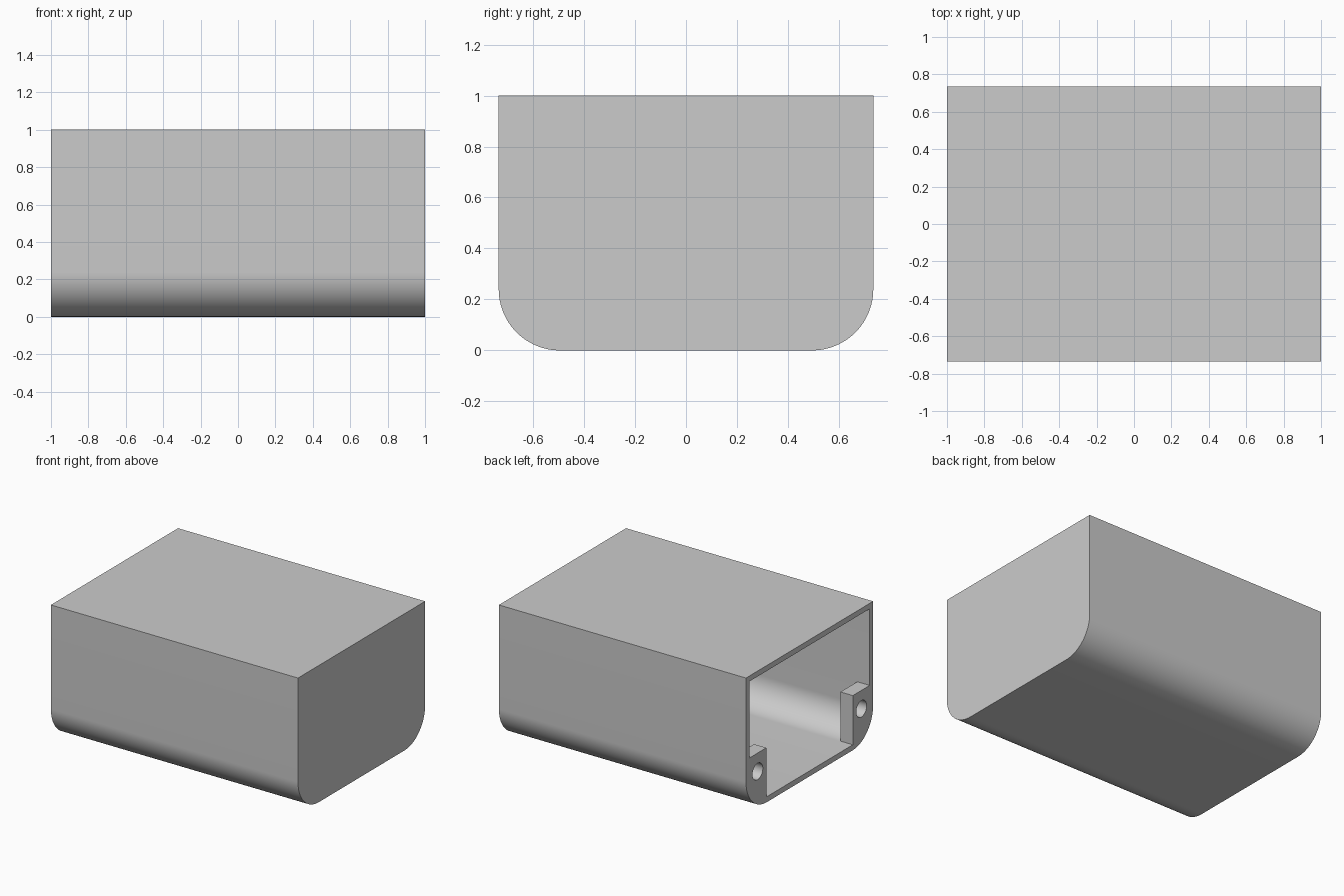
import bpy, bmesh, math

cube = bpy.data.objects.get("Cube")
if cube:
    bpy.data.objects.remove(cube, do_unlink=True)

HALF_X, HALF_Y, HEIGHT = 1.0, 0.735, 1.0
RADIUS, WALL = 0.24, 0.04
BOSS_Y, BOSS_TOP, BOSS_DEPTH = 0.5, 0.40, 0.1
HOLE_Y, HOLE_Z, HOLE_R = 0.6, 0.265, 0.06

grey = bpy.data.materials.new("Light grey")
grey.use_nodes = True
color = (0.6, 0.6, 0.6, 1)
grey.diffuse_color = color
grey.node_tree.nodes["Principled BSDF"].inputs["Base Color"].default_value = color


def arc(cy, cz, r, start, end, steps=24):
    """Points (y, z) along an arc, angles in degrees."""
    angles = [math.radians(start + (end - start) * i / steps) for i in range(steps + 1)]
    return [(cy + r * math.cos(a), cz + r * math.sin(a)) for a in angles]


def prism(name, profile, x0, x1):
    """Extrude a (y, z) profile along x."""
    bm = bmesh.new()
    face = bm.faces.new([bm.verts.new((x0, y, z)) for y, z in profile])
    out = bmesh.ops.extrude_face_region(bm, geom=[face])
    moved = [v for v in out["geom"] if isinstance(v, bmesh.types.BMVert)]
    bmesh.ops.translate(bm, vec=(x1 - x0, 0, 0), verts=moved)
    bmesh.ops.recalc_face_normals(bm, faces=bm.faces)
    mesh = bpy.data.meshes.new(name)
    bm.to_mesh(mesh)
    bm.free()
    mesh.materials.append(grey)
    obj = bpy.data.objects.new(name, mesh)
    bpy.context.collection.objects.link(obj)
    return obj


def select(obj):
    bpy.ops.object.select_all(action="DESELECT")
    obj.select_set(True)
    bpy.context.view_layer.objects.active = obj


def cut(obj, cutter):
    """Subtract the cutter, then discard it."""
    cutter.hide_render = True
    select(obj)
    mod = obj.modifiers.new("Cut", "BOOLEAN")
    mod.operation = "DIFFERENCE"
    mod.solver = "EXACT"
    mod.object = cutter
    bpy.ops.object.modifier_apply(modifier=mod.name)
    bpy.data.objects.remove(cutter, do_unlink=True)


def smooth(obj):
    select(obj)
    bpy.ops.object.shade_smooth_by_angle(angle=math.radians(30))


def case_profile(inset):
    """Square-topped section with rounded lower corners."""
    w, r = HALF_Y - inset, RADIUS - inset
    right = arc(w - r, RADIUS, r, -90, 0) + [(w, HEIGHT - inset)]
    left = [(-y, z) for y, z in reversed(right)]
    return right + left


# Hollow case, open at the left-hand end of the x axis
case = prism("case_shell", case_profile(0), -HALF_X, HALF_X)
cut(case, prism("cavity_cutter", case_profile(WALL), -HALF_X - 0.1, HALF_X - WALL))
smooth(case)

# Screw bosses in the lower corners of the opening
inner_w, inner_r = HALF_Y - WALL, RADIUS - WALL
corner = [(BOSS_Y, WALL)] + arc(inner_w - inner_r, RADIUS, inner_r, -90, 0)
corner += [(inner_w, BOSS_TOP), (BOSS_Y, BOSS_TOP)]
# The arc starts a hair inside the boss edge, so keep only points beyond it
corner = [p for p in corner if p[0] >= BOSS_Y]
corner = [p for i, p in enumerate(corner) if i == 0 or math.dist(p, corner[i - 1]) > 1e-4]

for side, name in ((1, "back_screw_boss"), (-1, "front_screw_boss")):
    boss = prism(name, [(side * y, z) for y, z in corner], -HALF_X, -HALF_X + BOSS_DEPTH)
    hole = arc(side * HOLE_Y, HOLE_Z, HOLE_R, 0, 360, 32)[:-1]
    cut(boss, prism("hole_cutter", hole, -HALF_X - 0.1, -HALF_X + BOSS_DEPTH + 0.1))
    smooth(boss)
